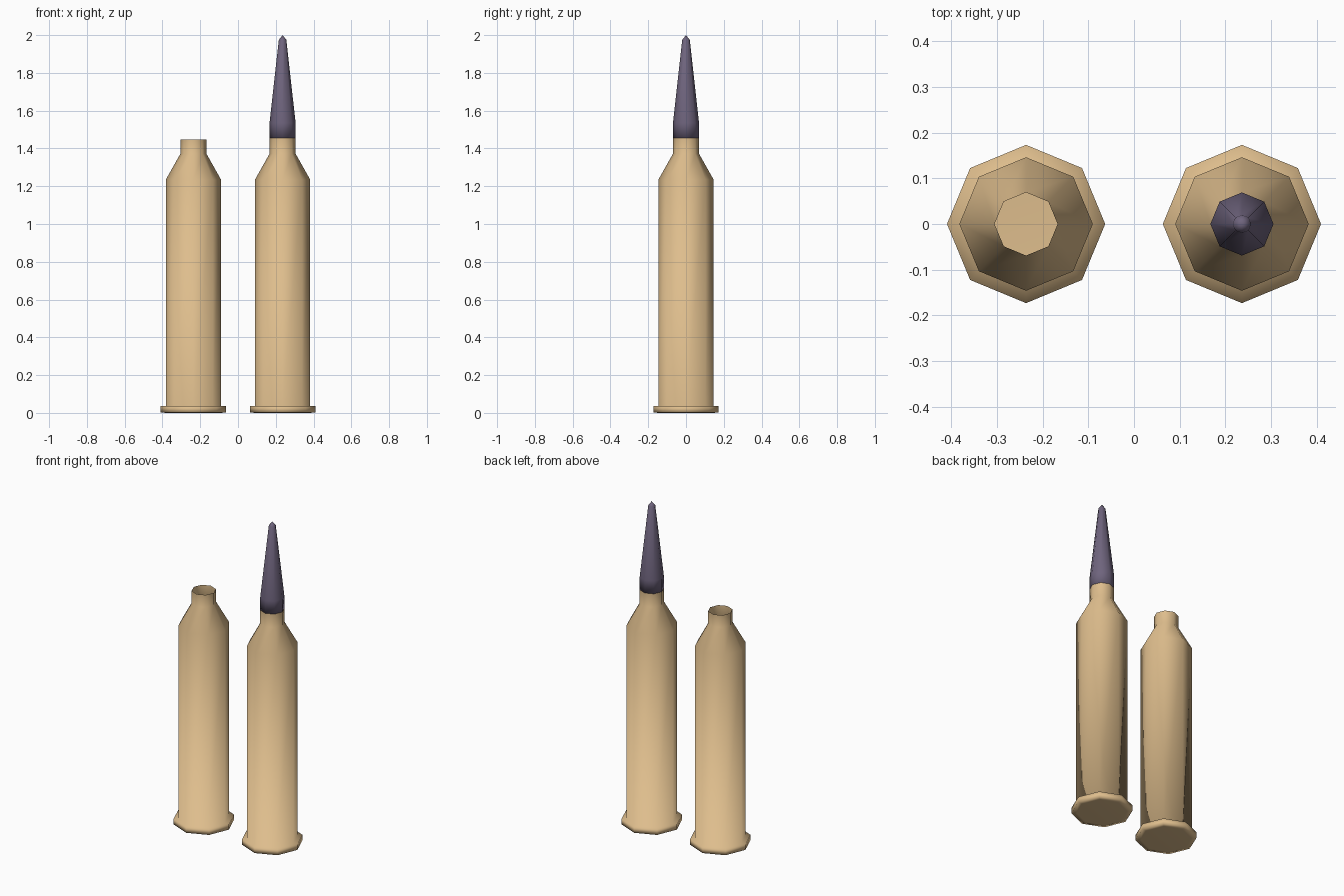
import bpy, bmesh, math

cube = bpy.data.objects.get("Cube")
if cube:
    bpy.data.objects.remove(cube, do_unlink=True)

SIDES = 8
SPACING = 0.236


def make_material(name, color):
    mat = bpy.data.materials.new(name)
    mat.use_nodes = True
    mat.diffuse_color = color
    bsdf = next(n for n in mat.node_tree.nodes if n.type == "BSDF_PRINCIPLED")
    bsdf.inputs["Base Color"].default_value = color
    bsdf.inputs["Roughness"].default_value = 0.6
    return mat


def lathe(name, profile, x, mat, cap_bottom=False, tip=None):
    """Turn a (radius, z) profile into a smooth-shaded eight-sided shell."""
    bm = bmesh.new()
    rings = []
    for r, z in profile:
        angles = [math.tau * i / SIDES for i in range(SIDES)]
        rings.append([bm.verts.new((r * math.cos(a), r * math.sin(a), z)) for a in angles])
    for low, high in zip(rings, rings[1:]):
        for i in range(SIDES):
            j = (i + 1) % SIDES
            bm.faces.new((low[i], low[j], high[j], high[i]))
    if cap_bottom:
        bm.faces.new(rings[0][::-1])
    if tip is not None:
        apex = bm.verts.new((0, 0, tip))
        for i in range(SIDES):
            bm.faces.new((rings[-1][i], rings[-1][(i + 1) % SIDES], apex))
    for f in bm.faces:
        f.smooth = True
    mesh = bpy.data.meshes.new(name)
    bm.to_mesh(mesh)
    bm.free()
    mesh.materials.append(mat)
    obj = bpy.data.objects.new(name, mesh)
    obj.location.x = x
    bpy.context.collection.objects.link(obj)
    return obj


brass = make_material("brass", (0.73, 0.51, 0.265, 1))
dark_metal = make_material("dark purple metal", (0.157, 0.127, 0.205, 1))

# Case: base, rim, straight body, sloped shoulder and open neck
case_profile = [(0.143, 0.0), (0.173, 0.002), (0.173, 0.036), (0.146, 0.037),
                (0.146, 1.235), (0.069, 1.372), (0.069, 1.448)]
lathe("empty_case", case_profile, -SPACING, brass, cap_bottom=True)
lathe("loaded_case", case_profile[:-1] + [(0.069, 1.455)], SPACING, brass, cap_bottom=True)

# Bullet: short cylinder, long taper and small pointed tip
bullet_profile = [(0.069, 1.455), (0.069, 1.535), (0.02, 1.975)]
lathe("bullet", bullet_profile, SPACING, dark_metal, cap_bottom=True, tip=2.0)
